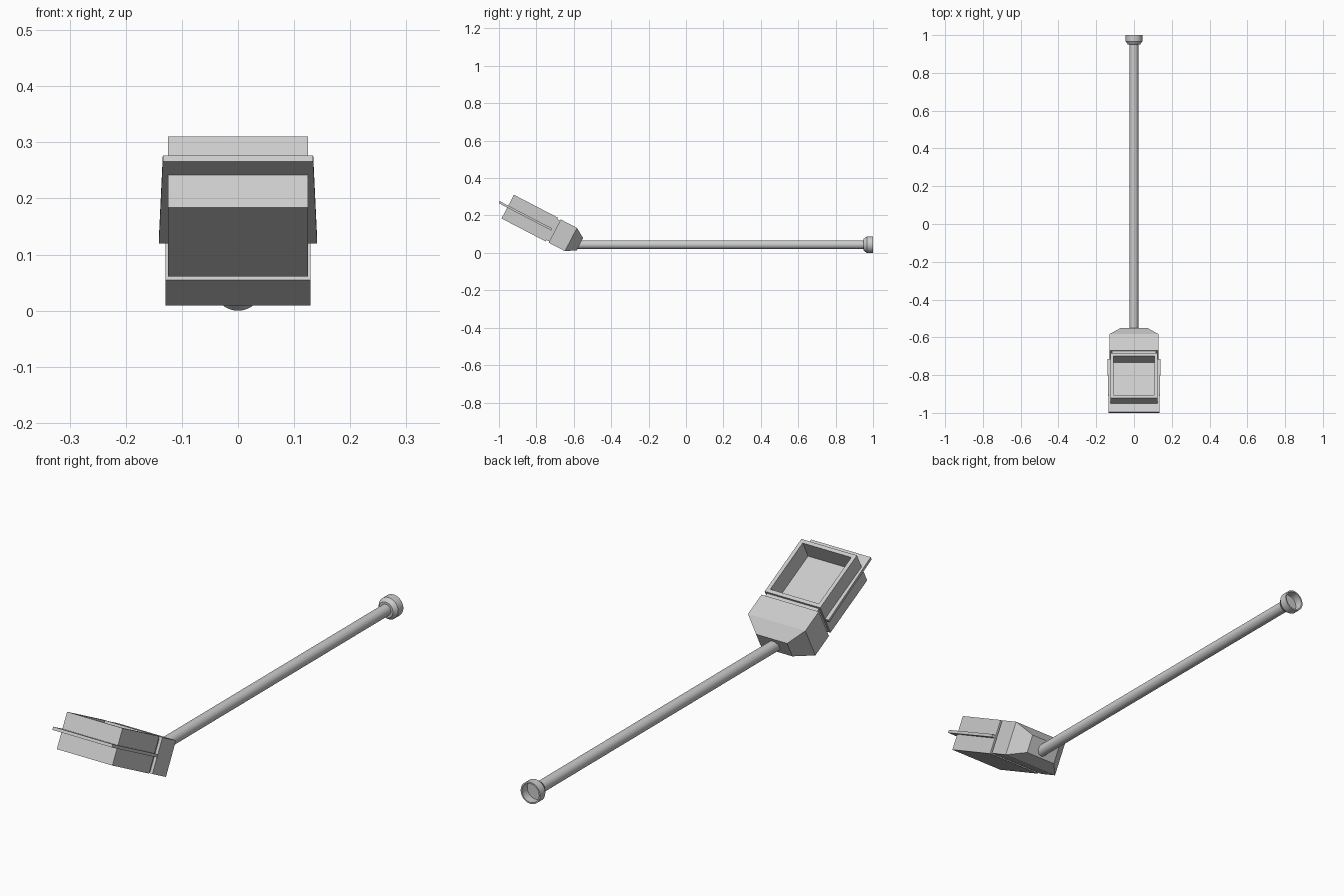
import bpy, bmesh, math
from mathutils import Matrix

cube = bpy.data.objects.get("Cube")
if cube:
    bpy.data.objects.remove(cube, do_unlink=True)

grey = bpy.data.materials.new("light_grey")
grey.use_nodes = True
colour = (0.6, 0.6, 0.6, 1)
grey.diffuse_color = colour
grey.node_tree.nodes["Principled BSDF"].inputs["Base Color"].default_value = colour

# Frame of the tilted head: local y runs from tip to pole
HEAD = Matrix.Translation((0, -0.835, 0.186)) @ Matrix.Rotation(math.radians(-27.5), 4, "X")
POLE_Z = 0.044


def finish(name, bm, matrix=Matrix()):
    bmesh.ops.recalc_face_normals(bm, faces=bm.faces)
    mesh = bpy.data.meshes.new(name)
    bm.to_mesh(mesh)
    bm.free()
    mesh.materials.append(grey)
    obj = bpy.data.objects.new(name, mesh)
    bpy.context.collection.objects.link(obj)
    obj.matrix_world = matrix
    return obj


def block(y0, y1, front, back):
    """Block along y; front and back are (half width, half height)."""
    bm = bmesh.new()
    bmesh.ops.create_cube(bm, size=2)
    for v in bm.verts:
        hx, hz = front if v.co.y < 0 else back
        v.co = (v.co.x * hx, y0 if v.co.y < 0 else y1, v.co.z * hz)
    return bm


def lathe(name, profile, sides=32):
    """Revolve (radius, y) points around the pole axis."""
    bm = bmesh.new()
    verts = [bm.verts.new((r, y, 0)) for r, y in profile]
    edges = [bm.edges.new(pair) for pair in zip(verts, verts[1:])]
    bmesh.ops.spin(bm, geom=verts + edges, cent=(0, 0, 0), axis=(0, 1, 0),
                   angle=math.tau, steps=sides)
    bmesh.ops.remove_doubles(bm, verts=bm.verts, dist=0.0001)
    obj = finish(name, bm, Matrix.Translation((0, 0, POLE_Z)))
    bpy.ops.object.select_all(action="DESELECT")
    obj.select_set(True)
    bpy.context.view_layer.objects.active = obj
    bpy.ops.object.shade_smooth_by_angle(angle=math.radians(35))


# Head tray with a sunken top
bm = block(-0.133, 0.133, (0.125, 0.0715), (0.125, 0.0715))
bm.normal_update()
top = max(bm.faces, key=lambda f: f.calc_center_median().z)
bmesh.ops.inset_region(bm, faces=[top], thickness=0.022)
floor = bmesh.ops.extrude_face_region(bm, geom=[top])["geom"]
bmesh.ops.delete(bm, geom=[top], context="FACES_ONLY")
bmesh.ops.translate(bm, vec=(0, 0, -0.075),
                    verts=[g for g in floor if isinstance(g, bmesh.types.BMVert)])
finish("head_tray", bm, HEAD)

# Thin flange around the tray, groove, neck and taper to the pole
for name, y0, y1, front, back in [
    ("flange", -0.185, 0.132, (0.134, 0.006), (0.141, 0.006)),
    ("neck_groove", 0.13, 0.155, (0.117, 0.063), (0.117, 0.063)),
    ("neck", 0.15, 0.248, (0.129, 0.07), (0.129, 0.07)),
    ("neck_taper", 0.248, 0.302, (0.129, 0.07), (0.07, 0.037)),
]:
    bm = block(y0, y1, front, back)
    if name == "flange":
        # Keep the flange clear of the sunken tray: two side rails and a front lip
        bmesh.ops.delete(bm, geom=bm.verts[:], context="VERTS")
        outline = [(0.134, y0), (0.141, y1), (0.12, y1), (0.12, -0.13)]
        loop = outline + [(-x, y) for x, y in reversed(outline)]
        face = bm.faces.new([bm.verts.new((x, y, -0.006)) for x, y in loop])
        rim = bmesh.ops.extrude_face_region(bm, geom=[face])["geom"]
        bmesh.ops.translate(bm, vec=(0, 0, 0.012),
                            verts=[g for g in rim if isinstance(g, bmesh.types.BMVert)])
    finish(name, bm, HEAD)

# Long pole and hollow end cap
lathe("pole", [(0, -0.6), (0.023, -0.6), (0.023, 0.965), (0, 0.965)])
lathe("end_cap", [(0.022, 0.95), (0.032, 0.95), (0.044, 0.967), (0.044, 1.0),
                  (0.038, 1.0), (0.038, 0.966), (0, 0.966)])
